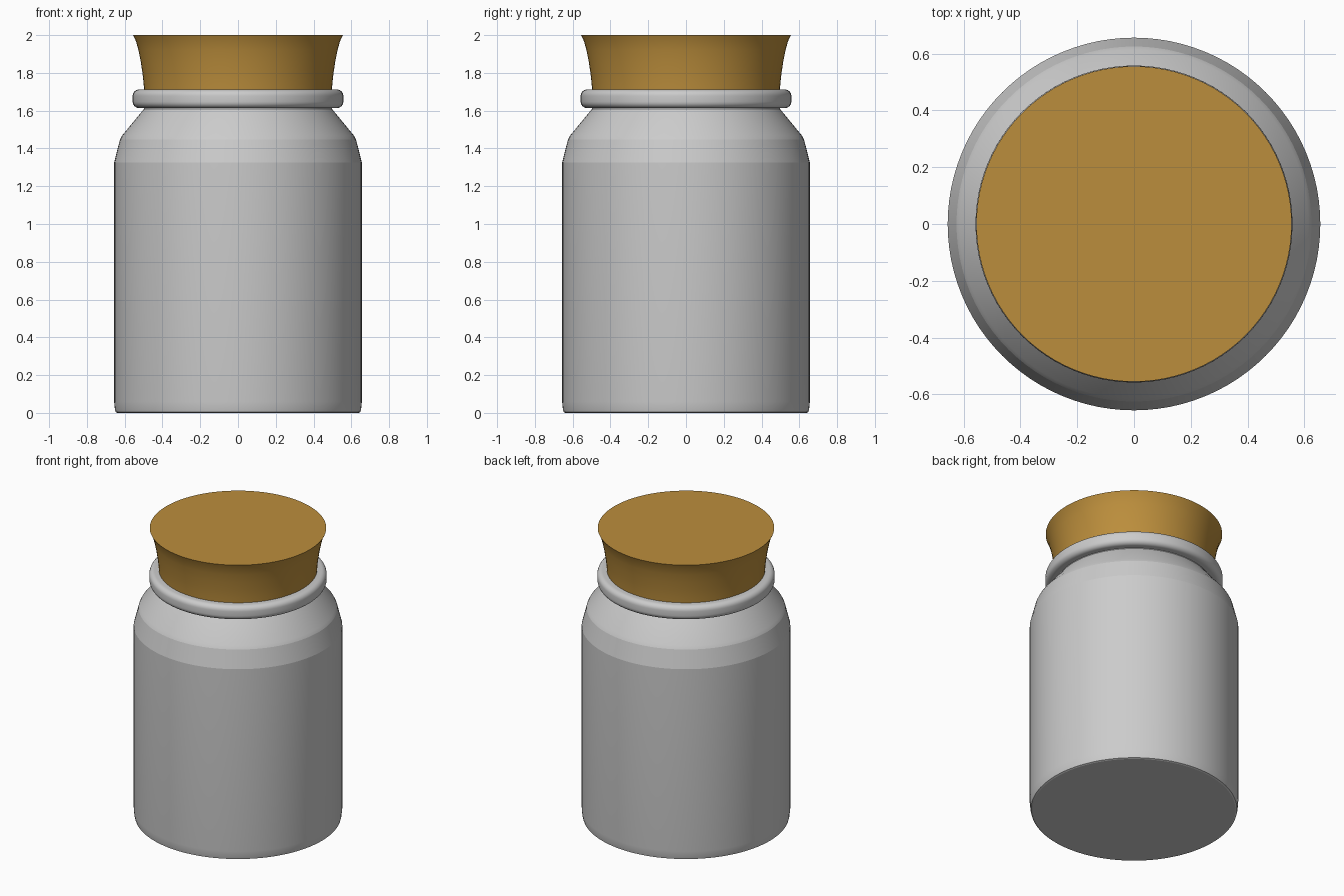
import bpy, math

if "Cube" in bpy.data.objects:
    bpy.data.objects.remove(bpy.data.objects["Cube"])

SEGMENTS = 96


def lathe(name, profile, closed=False, angle=30, color=None):
    """Spin an (r, z) profile around z; r = 0 points become poles."""
    verts, rings, faces = [], [], []
    for r, z in profile:
        start = len(verts)
        count = 1 if r == 0 else SEGMENTS
        for i in range(count):
            a = 2 * math.pi * i / SEGMENTS
            verts.append((r * math.cos(a), r * math.sin(a), z))
        rings.append([start + i % count for i in range(SEGMENTS)])
    pairs = list(zip(rings, rings[1:]))
    if closed:
        pairs.append((rings[-1], rings[0]))
    for low, high in pairs:
        for i in range(SEGMENTS):
            j = (i + 1) % SEGMENTS
            quad = [low[i], low[j], high[j], high[i]]
            faces.append(list(dict.fromkeys(quad)))
    mesh = bpy.data.meshes.new(name)
    mesh.from_pydata(verts, [], faces)
    obj = bpy.data.objects.new(name, mesh)
    bpy.context.collection.objects.link(obj)
    if color:
        mat = bpy.data.materials.new(name)
        mat.diffuse_color = color
        mat.use_nodes = True
        mat.node_tree.nodes["Principled BSDF"].inputs["Base Color"].default_value = mat.diffuse_color
        mesh.materials.append(mat)
    bpy.ops.object.select_all(action='DESELECT')
    obj.select_set(True)
    bpy.context.view_layer.objects.active = obj
    bpy.ops.object.shade_smooth_by_angle(angle=math.radians(angle))
    return obj


# Jar: outer wall with chamfered shoulder, then back down the inner wall
lathe("jar_body", [
    (0, 0), (0.638, 0), (0.648, 0.004), (0.652, 0.02), (0.656, 0.06),
    (0.656, 1.325), (0.625, 1.447), (0.614, 1.468), (0.497, 1.61),
    (0.497, 1.68), (0.47, 1.68), (0.47, 1.59), (0.59, 1.44),
    (0.62, 1.31), (0.62, 0.05), (0, 0.05)], angle=13)

# Rounded lip around the neck
corner, z0, z1, r0, r1 = 0.034, 1.614, 1.712, 0.47, 0.558
lip = [(r0, z0)]
for cz, start in ((z0 + corner, -90), (z1 - corner, 0)):
    for k in range(7):
        a = math.radians(start + 15 * k)
        lip.append((r1 - corner + corner * math.cos(a), cz + corner * math.sin(a)))
lip.append((r0, z1))
lathe("neck_lip", lip, closed=True)

# Flared cork stopper
lathe("cork_stopper", [
    (0, 1.58), (0.465, 1.58), (0.468, 1.69), (0.497, 1.70), (0.5, 1.75),
    (0.506, 1.80), (0.515, 1.86), (0.527, 1.92), (0.54, 1.967),
    (0.555, 2.0), (0, 2.0)], color=(0.5, 0.27, 0.045, 1))
